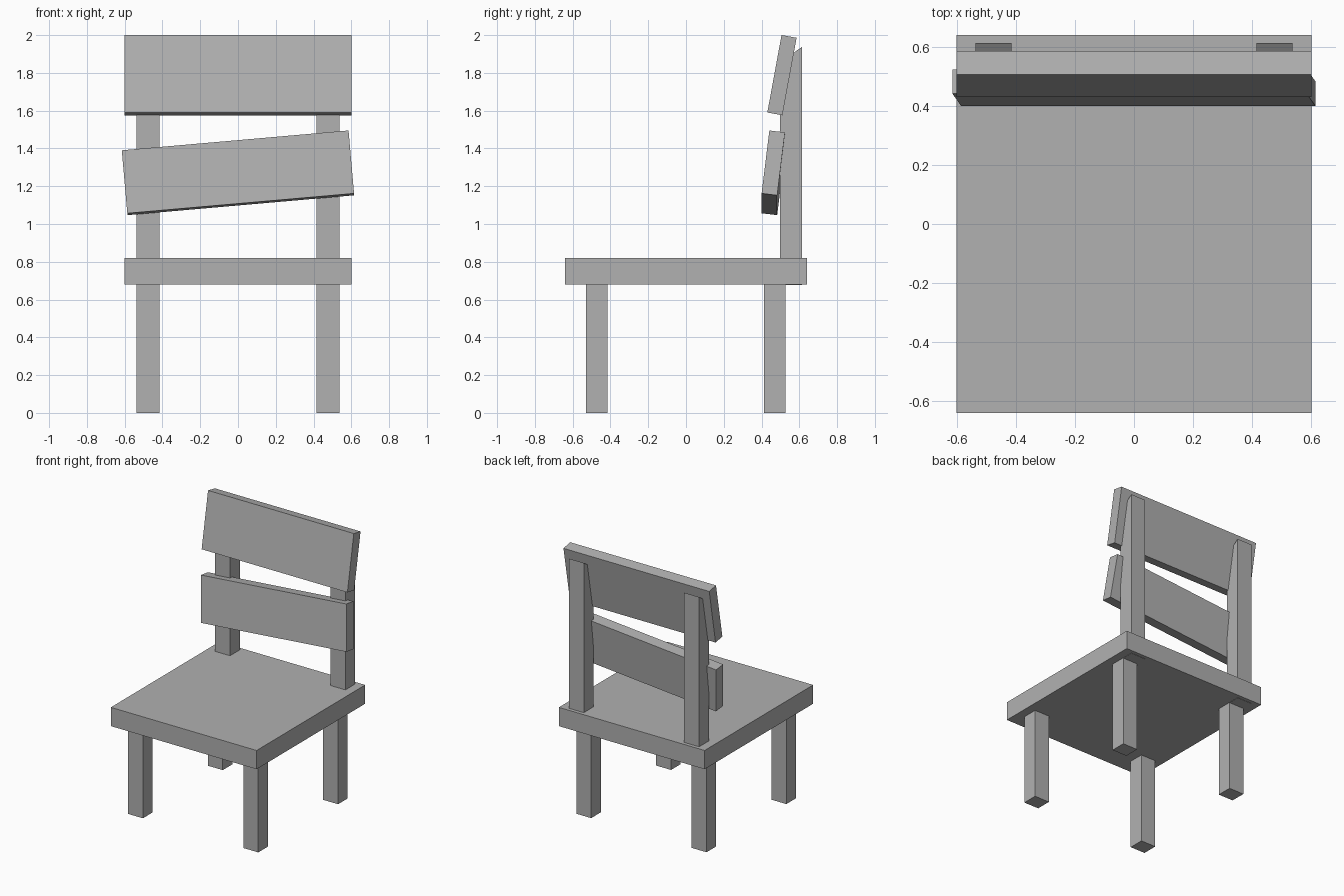
import bpy, bmesh
from math import radians
from mathutils import Matrix

if "Cube" in bpy.data.objects:
    bpy.data.objects.remove(bpy.data.objects["Cube"])

# Dark grey for the whole chair
grey = bpy.data.materials.new("dark_grey")
grey.diffuse_color = (0.44, 0.44, 0.44, 1)
grey.use_nodes = True
grey.node_tree.nodes["Principled BSDF"].inputs["Base Color"].default_value = grey.diffuse_color


def finish(name, bm):
    bmesh.ops.recalc_face_normals(bm, faces=bm.faces)
    mesh = bpy.data.meshes.new(name)
    bm.to_mesh(mesh)
    bm.free()
    mesh.materials.append(grey)
    obj = bpy.data.objects.new(name, mesh)
    bpy.context.collection.objects.link(obj)
    return obj


def box(name, center, size, tilt=0, roll=0):
    """Box with a backward tilt (about x), then a roll (about y), in degrees."""
    bm = bmesh.new()
    bmesh.ops.create_cube(bm, size=1, matrix=Matrix.Diagonal((*size, 1)))
    obj = finish(name, bm)
    obj.location = center
    obj.rotation_euler = (radians(-tilt), radians(-roll), 0)
    return obj


def post(name, x, width, profile):
    """Side profile (y, z) extruded along x."""
    bm = bmesh.new()
    face = bm.faces.new([bm.verts.new((x - width / 2, y, z)) for y, z in profile])
    ext = bmesh.ops.extrude_face_region(bm, geom=[face])
    moved = [v for v in ext["geom"] if isinstance(v, bmesh.types.BMVert)]
    bmesh.ops.translate(bm, verts=moved, vec=(width, 0, 0))
    return finish(name, bm)


# Seat board
box("seat", (0, 0, 0.75), (1.203, 1.28, 0.14))

# Legs and back posts, mirrored left and right
POST_PROFILE = [(0.498, 0.678), (0.613, 0.678), (0.613, 1.937), (0.498, 1.855)]
for side, s in (("left", -1), ("right", 1)):
    x = s * 0.476
    box(f"front_leg_{side}", (x, -0.472, 0.345), (0.123, 0.114, 0.69))
    box(f"back_leg_{side}", (x, 0.469, 0.345), (0.123, 0.114, 0.69))
    post(f"back_post_{side}", x, 0.123, POST_PROFILE)

# Backrest slats: the top one leans back, the lower one also hangs crooked
box("top_slat", (0, 0.508, 1.788), (1.203, 0.081, 0.417), tilt=10.4)
box("lower_slat", (0, 0.462, 1.271), (1.205, 0.083, 0.337), tilt=7, roll=5)
